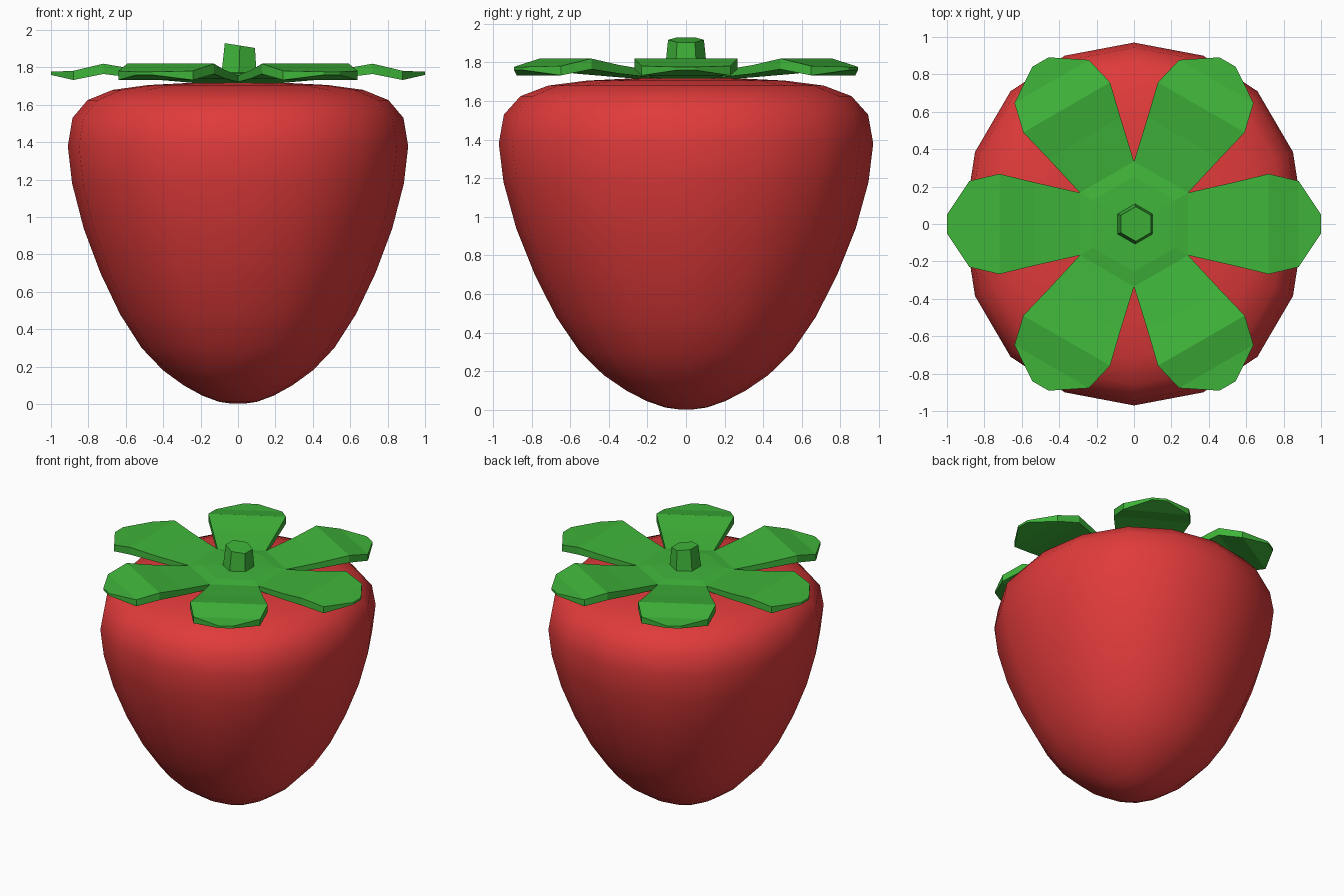
import bpy, bmesh, math

if "Cube" in bpy.data.objects:
    bpy.data.objects.remove(bpy.data.objects["Cube"])

def material(name, col):
    m = bpy.data.materials.new(name)
    m.diffuse_color = (*col, 1)
    m.use_nodes = True
    m.node_tree.nodes["Principled BSDF"].inputs["Base Color"].default_value = m.diffuse_color
    return m

red = material("berry red", (0.75, 0.043, 0.043))
green = material("leaf green", (0.05, 0.46, 0.042))

def finish(bm, name, mat, smooth=False):
    bmesh.ops.remove_doubles(bm, verts=bm.verts, dist=0.0005)
    bmesh.ops.recalc_face_normals(bm, faces=bm.faces)
    me = bpy.data.meshes.new(name)
    bm.to_mesh(me)
    bm.free()
    me.materials.append(mat)
    for p in me.polygons:
        p.use_smooth = smooth
    ob = bpy.data.objects.new(name, me)
    bpy.context.collection.objects.link(ob)
    return ob

def loft(bm, rings):
    n = len(rings[0])
    vs = [[bm.verts.new(p) for p in r] for r in rings]
    for a, b in zip(vs, vs[1:]):
        for i in range(n):
            j = (i + 1) % n
            bm.faces.new((a[i], a[j], b[j], b[i]))
    bm.faces.new(vs[0])
    bm.faces.new(vs[-1])

# Fruit: 16-sided slightly oval section lofted along a rounded-cone profile
q = [(0.91, 0), (0.85, 0.385), (0.66, 0.71), (0.37, 0.90), (0, 0.97)]
section = (q + [(-x, y) for x, y in q[3:0:-1]] + [(-x, -y) for x, y in q]
           + [(x, -y) for x, y in q[3:0:-1]])
profile = [(0.03, 0.002), (0.10, 0.012), (0.19, 0.045), (0.29, 0.10), (0.40, 0.18),
           (0.515, 0.30), (0.63, 0.48), (0.735, 0.70), (0.825, 0.94), (0.887, 1.18),
           (0.91, 1.38), (0.885, 1.53), (0.805, 1.625), (0.67, 1.68), (0.48, 1.706),
           (0.25, 1.718), (0.05, 1.72)]
bm = bmesh.new()
loft(bm, [[(x * r / 0.91, y * r / 0.91, z) for x, y in section] for r, z in profile])
finish(bm, "fruit", red, True)

# Leaf crown: one leaf wedge (distance, half width, top, bottom) repeated six times
stations = [(0.22, 0.127, 1.768, 1.716), (0.29, 0.1674, 1.757, 1.722),
            (0.53, 0.222, 1.787, 1.742), (0.72, 0.268, 1.82, 1.765),
            (0.88, 0.23, 1.782, 1.733), (1.0, 0.05, 1.777, 1.76)]
bm = bmesh.new()
for k in range(6):
    c, s = math.cos(k * math.pi / 3), math.sin(k * math.pi / 3)

    def vert(x, y, z):
        return bm.verts.new((x * c - y * s, x * s + y * c, z))
    rows = [[vert(d, -w, t), vert(d, w, t), vert(d, w, b), vert(d, -w, b)]
            for d, w, t, b in stations]
    for n, (a, b) in enumerate(zip(rows, rows[1:])):
        bm.faces.new((a[0], b[0], b[1], a[1]))
        bm.faces.new((a[3], a[2], b[2], b[3]))
        if n > 0:
            bm.faces.new((a[1], b[1], b[2], a[2]))
            bm.faces.new((a[3], b[3], b[0], a[0]))
    bm.faces.new(rows[-1])
    bm.faces.new((vert(0, 0, 1.775), rows[0][0], rows[0][1]))
    bm.faces.new((vert(0, 0, 1.714), rows[0][2], rows[0][3]))
finish(bm, "leaf_crown", green)

# Stem: tapered hexagon with a slanted top
def hexagon(r, z, shift, slope):
    pts = []
    for i in range(6):
        a = math.radians(30 + 60 * i)
        x = r * math.cos(a)
        pts.append((x + shift, r * math.sin(a), z - slope * x))
    return pts

bm = bmesh.new()
loft(bm, [hexagon(0.11, 1.75, 0.005, 0), hexagon(0.093, 1.917, 0.01, 0.16)])
finish(bm, "stem", green)
